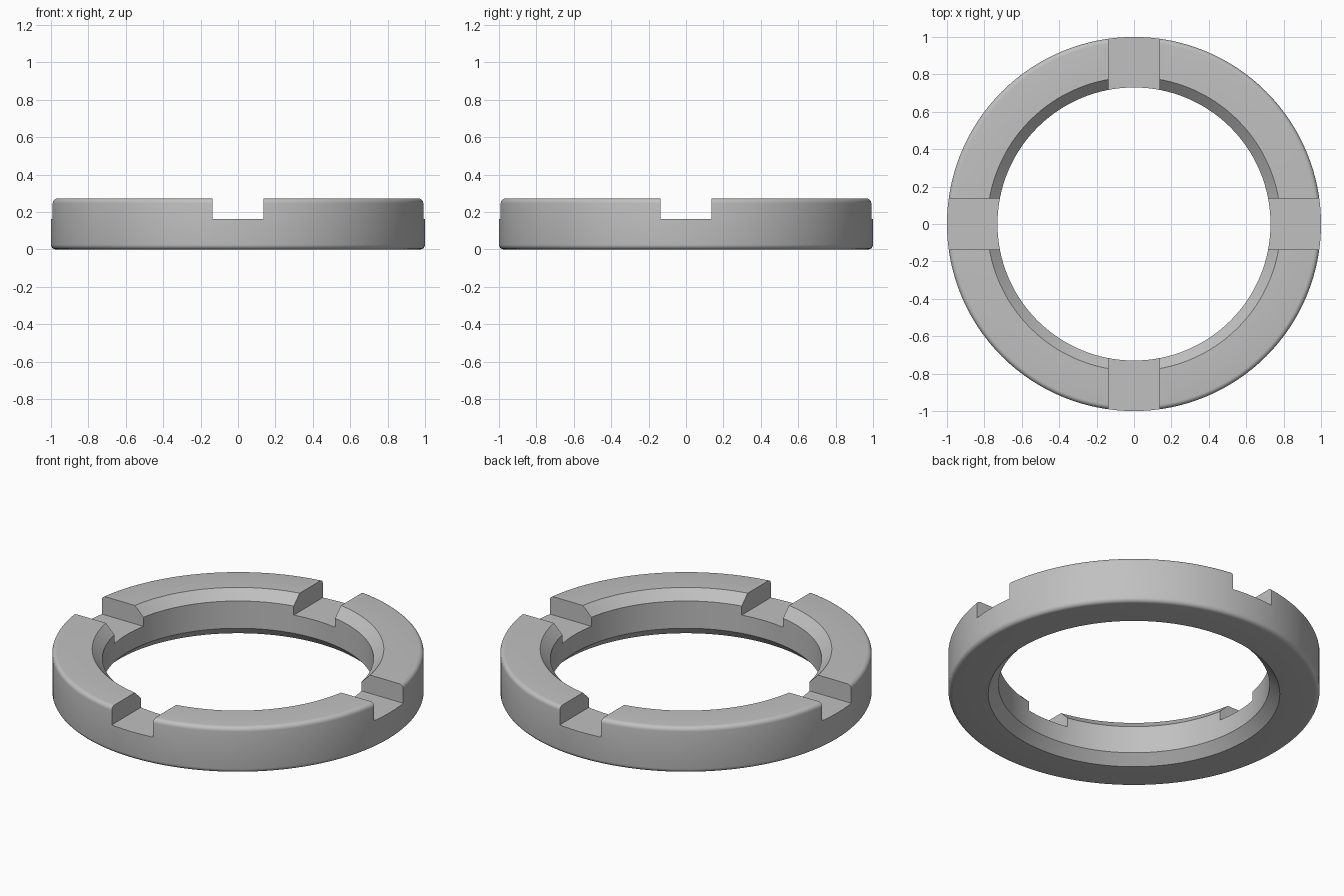
import bpy, bmesh, math
from mathutils import Vector

cube = bpy.data.objects.get("Cube")
if cube:
    bpy.data.objects.remove(cube, do_unlink=True)

OUTER, INNER, HEIGHT = 1.0, 0.73, 0.272
CHAMFER, FILLET = 0.055, 0.025
SLOT_WIDTH, SLOT_FLOOR = 0.272, 0.163
SEGMENTS, FILLET_STEPS = 128, 5

grey = bpy.data.materials.new("plain grey")
grey.use_nodes = True
colour = (0.53, 0.53, 0.53, 1)
grey.diffuse_color = colour
grey.node_tree.nodes["Principled BSDF"].inputs["Base Color"].default_value = colour


def add_object(name, bm):
    mesh = bpy.data.meshes.new(name)
    bm.to_mesh(mesh)
    bm.free()
    obj = bpy.data.objects.new(name, mesh)
    bpy.context.collection.objects.link(obj)
    return obj


def fillet(z, start):
    """Quarter-round points at the outer wall."""
    for i in range(FILLET_STEPS + 1):
        a = start + math.pi / 2 * i / FILLET_STEPS
        yield (OUTER - FILLET + FILLET * math.cos(a), z + FILLET * math.sin(a))


# Ring cross-section: chamfered bore, rounded outer rim
profile = [(INNER, HEIGHT - CHAMFER), (INNER, CHAMFER), (INNER + CHAMFER, 0)]
profile += fillet(FILLET, -math.pi / 2)
profile += fillet(HEIGHT - FILLET, 0)
profile.append((INNER + CHAMFER, HEIGHT))

bm = bmesh.new()
loops = []
for s in range(SEGMENTS):
    a = 2 * math.pi * s / SEGMENTS
    loops.append([bm.verts.new((r * math.cos(a), r * math.sin(a), z)) for r, z in profile])
for s in range(SEGMENTS):
    here, there = loops[s], loops[(s + 1) % SEGMENTS]
    for i in range(len(profile)):
        j = (i + 1) % len(profile)
        bm.faces.new((here[i], there[i], there[j], here[j]))
bmesh.ops.recalc_face_normals(bm, faces=bm.faces)
ring = add_object("slotted_ring", bm)
ring.data.materials.append(grey)

# Two crossing bars cut the four slots
cutters = []
for name, size in (("slot_cutter_x", (3, SLOT_WIDTH, 1)), ("slot_cutter_y", (SLOT_WIDTH, 3, 1))):
    bm = bmesh.new()
    bmesh.ops.create_cube(bm, size=1)
    bmesh.ops.scale(bm, vec=Vector(size), verts=bm.verts)
    bmesh.ops.translate(bm, vec=(0, 0, SLOT_FLOOR + 0.5), verts=bm.verts)
    cutter = add_object(name, bm)
    cutter.data.materials.append(grey)
    cutter.hide_render = True
    cutters.append(cutter)
    cut = ring.modifiers.new(name, 'BOOLEAN')
    cut.operation = 'DIFFERENCE'
    cut.solver = 'EXACT'
    cut.object = cutter

bpy.ops.object.select_all(action='DESELECT')
ring.select_set(True)
bpy.context.view_layer.objects.active = ring
for cutter in cutters:
    bpy.ops.object.modifier_apply(modifier=cutter.name)
    bpy.data.objects.remove(cutter, do_unlink=True)

# Smooth round walls, crisp slot and chamfer edges
bpy.ops.object.shade_smooth_by_angle(angle=math.radians(30))
